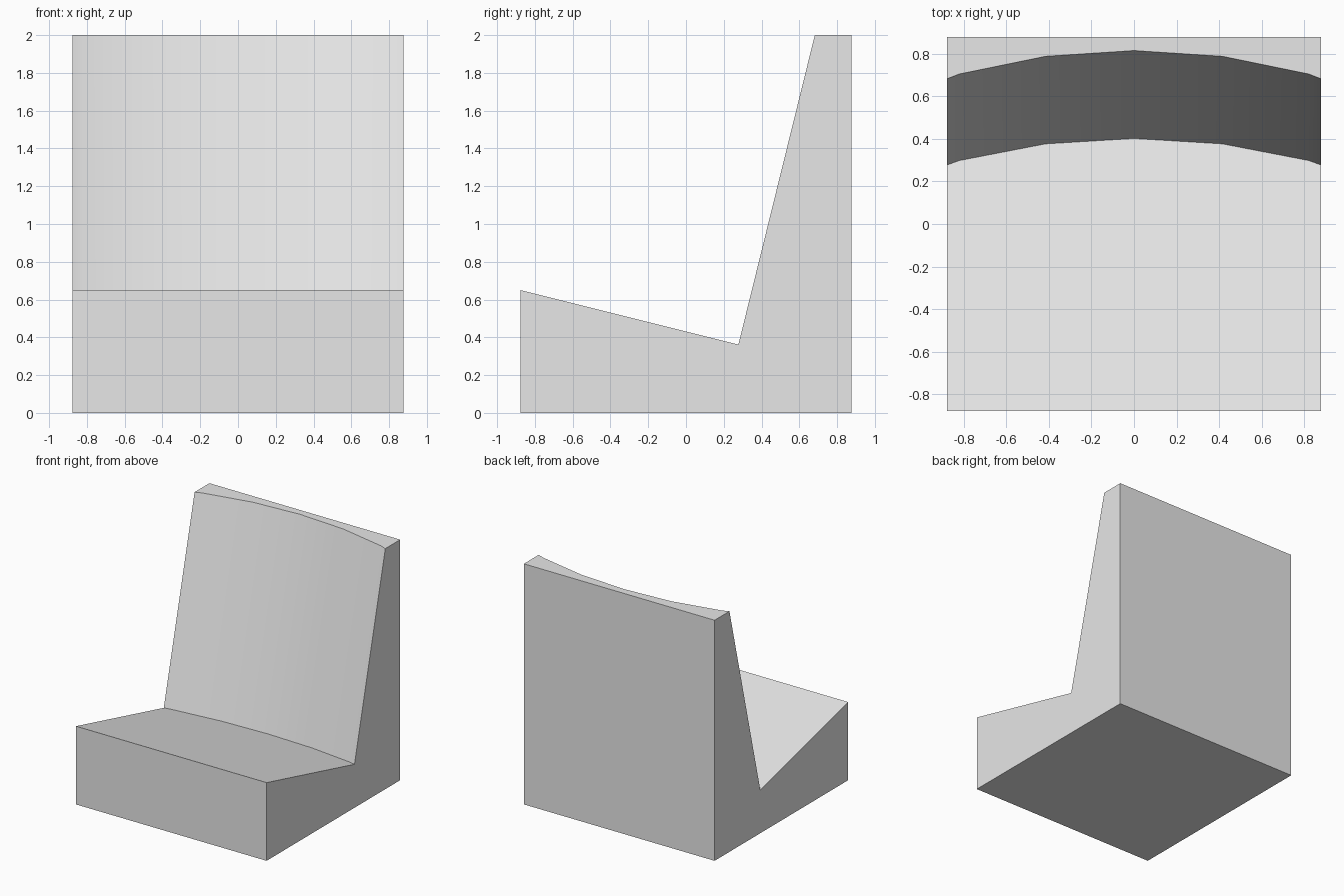
import bpy, bmesh, math

old = bpy.data.objects.get("Cube")
if old:
    bpy.data.objects.remove(old, do_unlink=True)

HALF, TOP, FRONT_Z = 0.877, 2.0, 0.65
SEAT_SLOPE = -0.25      # seat height change per unit of depth
BACK_LEAN = 0.247       # backrest depth change per unit of height


def section(bm, x, top_y):
    """Side outline of the chair where the backrest top edge sits at top_y."""
    # Meeting point of the sloped seat and the leaning backrest
    y = ((top_y - BACK_LEAN * (TOP - FRONT_Z - SEAT_SLOPE * HALF))
         / (1 - BACK_LEAN * SEAT_SLOPE))
    z = FRONT_Z + SEAT_SLOPE * (y + HALF)
    outline = [(-HALF, 0), (HALF, 0), (HALF, TOP), (top_y, TOP), (y, z), (-HALF, FRONT_Z)]
    return [bm.verts.new((x, py, pz)) for py, pz in outline]


# Half of the backrest curve, mirrored to the other side
half_curve = [(HALF, 0.682), (0.82, 0.704), (0.415, 0.787)]
curve = [(-x, y) for x, y in half_curve] + [(0, 0.814)] + half_curve[::-1]

# Chair body: bridge the outlines from side to side
bm = bmesh.new()
rings = [section(bm, x, y) for x, y in curve]
for a, b in zip(rings, rings[1:]):
    for i in range(len(a)):
        j = (i + 1) % len(a)
        bm.faces.new((a[i], a[j], b[j], b[i]))
bm.faces.new(rings[0])
bm.faces.new(rings[-1])
bmesh.ops.recalc_face_normals(bm, faces=bm.faces)
# Merge the flat strips of the seat, back, top and underside
bmesh.ops.dissolve_limit(bm, angle_limit=math.radians(0.5),
                         verts=bm.verts, edges=bm.edges)
mesh = bpy.data.meshes.new("chair_body")
bm.to_mesh(mesh)
bm.free()
chair = bpy.data.objects.new("chair_body", mesh)
bpy.context.collection.objects.link(chair)

# Plain light grey finish
grey = bpy.data.materials.new("light_grey")
grey.use_nodes = True
colour = (0.8, 0.8, 0.8, 1)
grey.diffuse_color = colour
grey.node_tree.nodes["Principled BSDF"].inputs["Base Color"].default_value = colour
mesh.materials.append(grey)

# Smooth the curved backrest, keep the block edges sharp
bpy.context.view_layer.objects.active = chair
chair.select_set(True)
bpy.ops.object.shade_smooth_by_angle(angle=math.radians(30))
